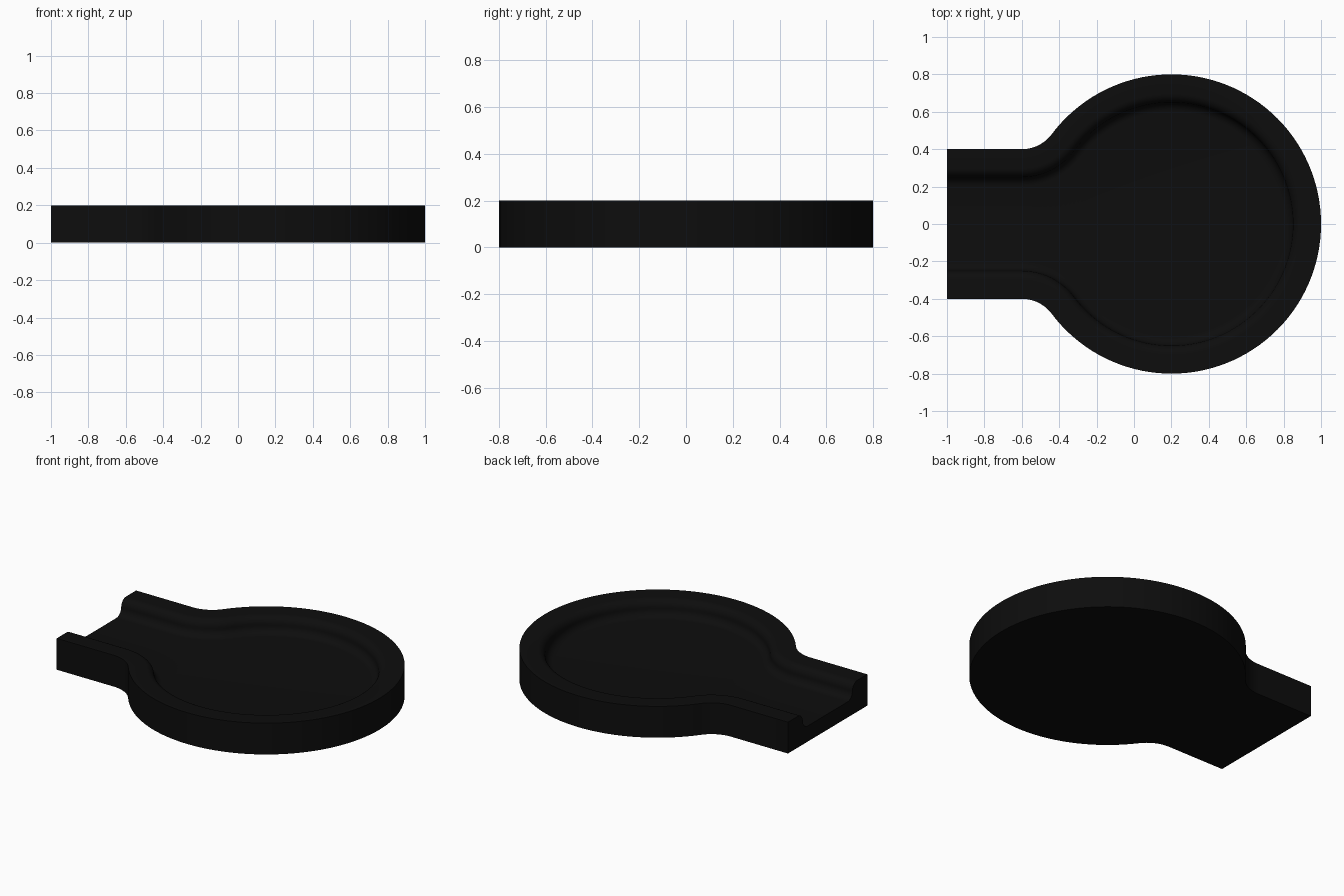
import bpy
import bmesh
from math import sin, cos, pi, atan2

cube = bpy.data.objects.get("Cube")
if cube:
    bpy.data.objects.remove(cube)

# Main dimensions
RADIUS, NECK, HEIGHT, FLOOR = 0.8, 0.4, 0.2, 0.1
BOWL_X, NECK_X, END_X = 0.2, -0.6, -1.0
FILLET = 0.2
RIM, ROUND = 0.1, 0.05
TANGENT = atan2(NECK + FILLET, NECK_X - BOWL_X)  # where the neck fillet meets the bowl


def outline(d):
    """Open outline from one spout corner to the other, moved inwards by d."""
    half = [(END_X, NECK - d)]
    for i in range(13):
        a = -pi / 2 + (TANGENT - pi / 2) * i / 12
        half.append((NECK_X + (FILLET + d) * cos(a),
                     NECK + FILLET + (FILLET + d) * sin(a)))
    steps = 48
    for i in range(1, steps + 1):
        a = TANGENT * (1 - i / steps)
        half.append((BOWL_X + (RADIUS - d) * cos(a), (RADIUS - d) * sin(a)))
    return half + [(x, -y) for x, y in reversed(half[:-1])]


# Wall section: outer side, flat rim, rounded shoulder, rounded foot
section = [(0, 0), (0, HEIGHT)]
arc = [pi / 2 * i / 8 for i in range(9)]
section += [(RIM + ROUND * sin(a), HEIGHT - ROUND + ROUND * cos(a)) for a in arc]
section += [(RIM + 2 * ROUND - ROUND * cos(a), FLOOR + ROUND - ROUND * sin(a))
            for a in arc[1:]]

# Sweep the section along the outline, then close bottom, floor and spout end
bm = bmesh.new()
rings = [[bm.verts.new((x, y, z)) for x, y in outline(d)] for d, z in section]
for low, high in zip(rings, rings[1:]):
    for i in range(len(low) - 1):
        bm.faces.new((low[i], low[i + 1], high[i + 1], high[i]))
bm.faces.new(rings[0])
bm.faces.new(rings[-1])
bm.faces.new([r[0] for r in rings] + [r[-1] for r in reversed(rings)])
bmesh.ops.recalc_face_normals(bm, faces=bm.faces)

mesh = bpy.data.meshes.new("spoon_rest_dish")
bm.to_mesh(mesh)
bm.free()
dish = bpy.data.objects.new("spoon_rest_dish", mesh)
bpy.context.collection.objects.link(dish)

# Colour
black = bpy.data.materials.new("matte_black")
black.use_nodes = True
colour = (0.004, 0.004, 0.004, 1)
black.diffuse_color = colour
black.node_tree.nodes["Principled BSDF"].inputs["Base Color"].default_value = colour
mesh.materials.append(black)

# Smooth walls with sharp edges
bpy.ops.object.select_all(action="DESELECT")
dish.select_set(True)
bpy.context.view_layer.objects.active = dish
bpy.ops.object.shade_smooth_by_angle(angle=pi / 6)
